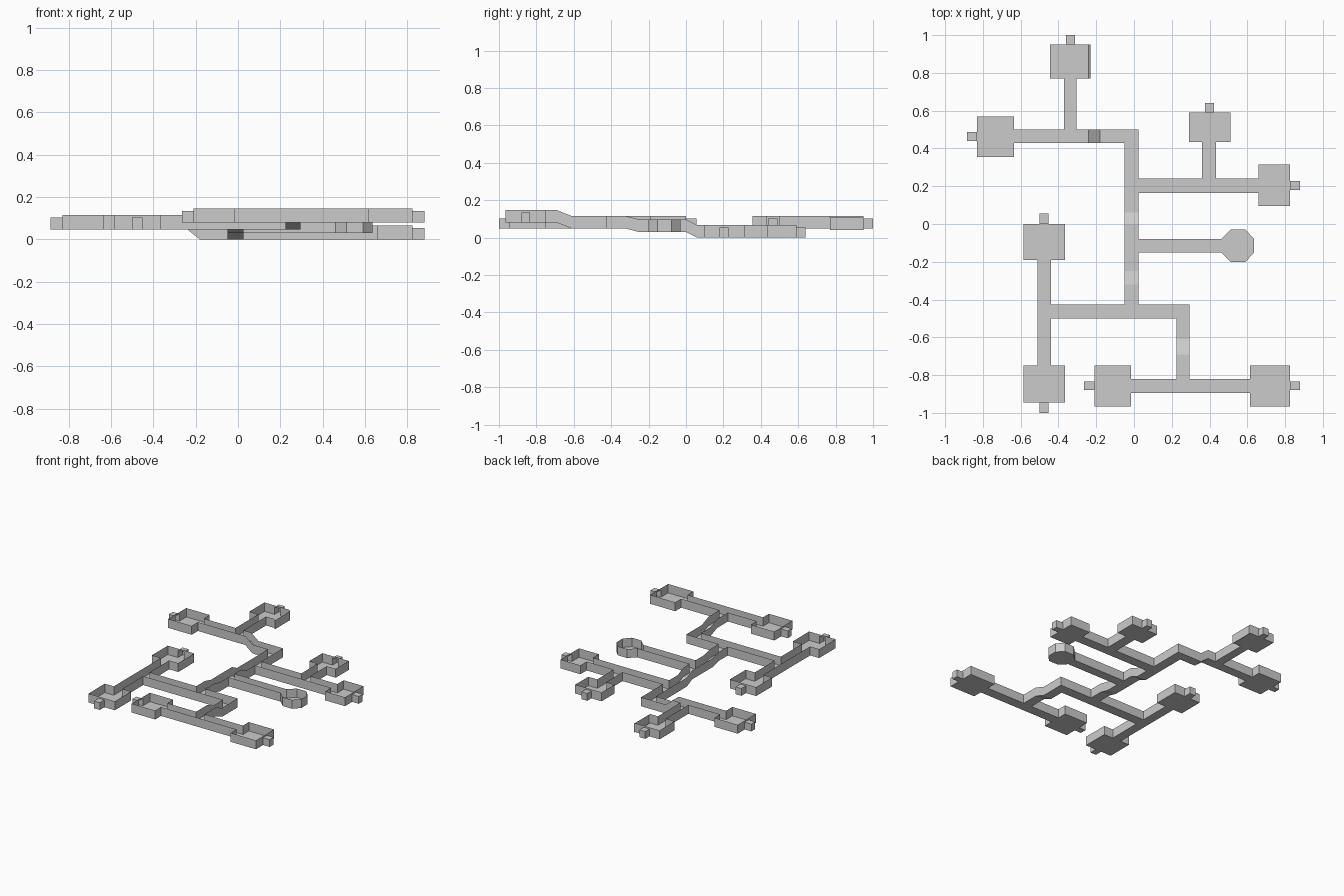
import bpy, bmesh, math

if "Cube" in bpy.data.objects:
    bpy.data.objects.remove(bpy.data.objects["Cube"])

WALL, DOOR_H, T = 0.067, 0.055, 1e-4

# Each wing: floor rectangles (x0, x1, y0, y1), slope axis, height profile along that axis
WINGS = {
    "spine_corridor": ([(-0.05, 0.025, -0.425, 0.43)], 1,
                       [(-0.32, 0.048), (-0.25, 0.03), (0.0, 0.03), (0.06, 0.0)]),
    "right_wing": ([(0.025, 0.66, 0.165, 0.24), (0.66, 0.825, 0.095, 0.315),
                    (0.36, 0.435, 0.24, 0.435), (0.29, 0.51, 0.435, 0.59)], 0, [(0, 0)]),
    "back_wing": ([(-0.635, 0.025, 0.43, 0.5), (-0.83, -0.635, 0.355, 0.57),
                   (-0.37, -0.305, 0.5, 0.77), (-0.445, -0.23, 0.77, 0.95)], 0,
                  [(-0.24, 0.048), (-0.18, 0.0)]),
    "left_wing": ([(-0.44, 0.225, -0.5, -0.425), (-0.51, -0.44, -0.75, -0.19),
                   (-0.585, -0.365, -0.19, 0.0), (-0.585, -0.365, -0.945, -0.75)], 0,
                  [(0, 0.048)]),
    "front_wing": ([(0.225, 0.295, -0.82, -0.425), (-0.015, 0.615, -0.895, -0.82),
                    (-0.21, -0.015, -0.965, -0.75), (0.615, 0.825, -0.965, -0.75)], 1,
                   [(-0.69, 0.08), (-0.61, 0.048)]),
    "cell_corridor": ([(0.025, 0.46, -0.15, -0.08)], 0, [(0, 0.03)]),
}
CELL_BOX = (0.46, 0.635, -0.2, -0.03)

# Doorway niches: x0, x1, y0, y1, floor height, direction pointing out of the room
DOORS = [
    (0.825, 0.88, 0.18, 0.227, 0.0, (1, 0)), (0.375, 0.423, 0.59, 0.64, 0.0, (0, 1)),
    (-0.885, -0.83, 0.44, 0.487, 0.048, (-1, 0)), (-0.36, -0.312, 0.95, 1.0, 0.048, (0, 1)),
    (-0.5, -0.452, 0.0, 0.055, 0.048, (0, 1)), (-0.5, -0.452, -1.0, -0.945, 0.048, (0, -1)),
    (-0.265, -0.21, -0.88, -0.833, 0.08, (-1, 0)), (0.825, 0.88, -0.88, -0.833, 0.08, (1, 0)),
]


def inside(p, r):
    return r[0] - T <= p[0] <= r[1] + T and r[2] - T <= p[1] <= r[3] + T


def profile_z(c, prof):
    if c <= prof[0][0]:
        return prof[0][1]
    for (a, za), (b, zb) in zip(prof, prof[1:]):
        if c <= b:
            return za + (zb - za) * (c - a) / (b - a)
    return prof[-1][1]


def finish(bm, name):
    bmesh.ops.remove_doubles(bm, verts=bm.verts, dist=T)
    bmesh.ops.dissolve_limit(bm, angle_limit=math.radians(1), verts=bm.verts, edges=bm.edges)
    me = bpy.data.meshes.new(name)
    bm.to_mesh(me)
    bm.free()
    bpy.context.collection.objects.link(bpy.data.objects.new(name, me))


def wall(bm, a, b, low, high):
    pts = [(a.x, a.y, a.z + low), (b.x, b.y, b.z + low),
           (b.x, b.y, b.z + high), (a.x, a.y, a.z + high)]
    bm.faces.new([bm.verts.new(p) for p in pts])


# Shared grid lines so that wings and doors meet exactly
grid = [set(), set()]
for rects, axis, prof in WINGS.values():
    for r in rects + [CELL_BOX]:
        grid[0].update(r[:2])
        grid[1].update(r[2:])
    grid[axis].update(c for c, _ in prof)
for d in DOORS:
    grid[0].update(d[:2])
    grid[1].update(d[2:4])
X, Y = sorted(grid[0]), sorted(grid[1])

# Open-topped corridors and rooms
for name, (rects, axis, prof) in WINGS.items():
    neighbours = [r for n, w in WINGS.items() if n != name for r in w[0]] + [CELL_BOX]
    bm = bmesh.new()
    for x0, x1 in zip(X, X[1:]):
        for y0, y1 in zip(Y, Y[1:]):
            if any(inside(((x0 + x1) / 2, (y0 + y1) / 2), r)
                   and r[0] <= x0 and x1 <= r[1] and r[2] <= y0 and y1 <= r[3] for r in rects):
                bm.faces.new([bm.verts.new((x, y, profile_z((x, y)[axis], prof)))
                              for x, y in ((x0, y0), (x1, y0), (x1, y1), (x0, y1))])
    bmesh.ops.remove_doubles(bm, verts=bm.verts, dist=T)
    for e in [e for e in bm.edges if e.is_boundary]:
        a, b = e.verts[0].co.copy(), e.verts[1].co.copy()
        mid = (a + b) / 2
        if any(inside(mid, r) for r in neighbours):
            continue
        low = DOOR_H if any(inside(mid, d) for d in DOORS) else 0
        wall(bm, a, b, low, WALL)
    finish(bm, name)

# Octagonal end cell, open towards its corridor
bm = bmesh.new()
outline = [(0.46, -0.15), (0.512, -0.2), (0.59, -0.2), (0.635, -0.152),
           (0.635, -0.078), (0.59, -0.03), (0.512, -0.03), (0.46, -0.08)]
vs = [bm.verts.new((x, y, 0.03)) for x, y in outline]
bm.faces.new(vs)
for a, b in zip(vs, vs[1:]):
    wall(bm, a.co.copy(), b.co.copy(), 0, WALL)
finish(bm, "octagon_cell")

# Roofed doorway niches, open on the room side
for i, (x0, x1, y0, y1, z, out) in enumerate(DOORS):
    bm = bmesh.new()
    bmesh.ops.create_cube(bm, size=1)
    for v in bm.verts:
        v.co = (x0 + (v.co.x + 0.5) * (x1 - x0), y0 + (v.co.y + 0.5) * (y1 - y0),
                z + (v.co.z + 0.5) * DOOR_H)
    bm.normal_update()
    hole = [f for f in bm.faces if f.normal.x * out[0] + f.normal.y * out[1] < -0.5]
    bmesh.ops.delete(bm, geom=hole, context='FACES_ONLY')
    finish(bm, f"doorway_{i + 1}")
